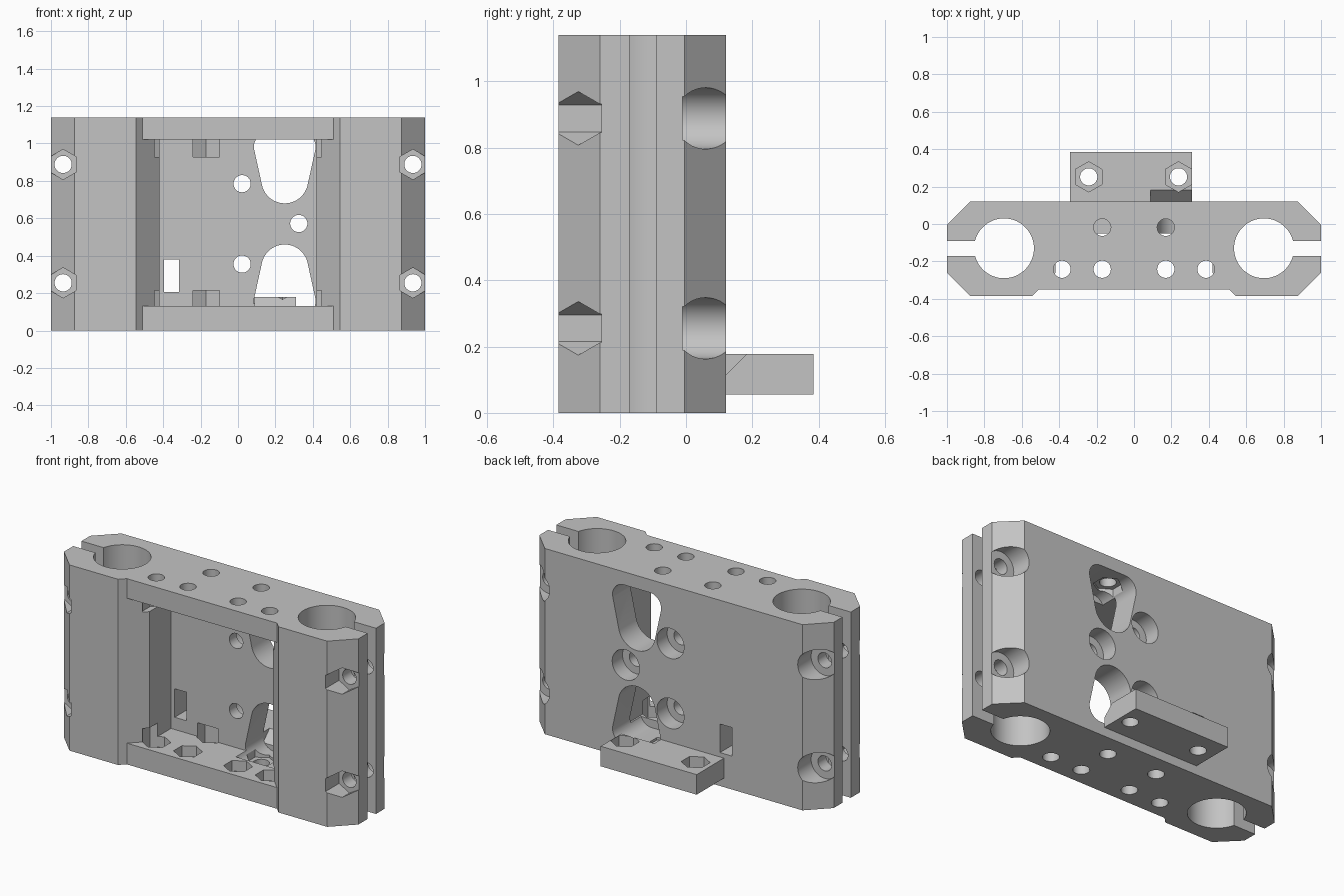
import bpy, bmesh, math
from math import sin, cos, pi
from mathutils import Matrix

if "Cube" in bpy.data.objects:
    bpy.data.objects.remove(bpy.data.objects["Cube"], do_unlink=True)

grey = bpy.data.materials.new("plain grey")
grey.use_nodes = True
grey.diffuse_color = (0.55, 0.55, 0.55, 1)
grey.node_tree.nodes["Principled BSDF"].inputs["Base Color"].default_value = (0.55, 0.55, 0.55, 1)

HEIGHT = 1.14
HOLE, HEAD = 0.046, 0.0925       # screw hole and screw head radii
NUT = 0.07 / cos(pi / 6)         # nut circumradius


def prism(name, points, lo, hi, axis="Z"):
    """Extrude a 2D outline: (x, y) along z, (x, z) along y or (y, z) along x."""
    place = {"Z": lambda a, b, c: (a, b, c),
             "Y": lambda a, b, c: (a, c, b),
             "X": lambda a, b, c: (c, a, b)}[axis]
    bm = bmesh.new()
    low = [bm.verts.new(place(a, b, lo)) for a, b in points]
    high = [bm.verts.new(place(a, b, hi)) for a, b in points]
    bm.faces.new(low)
    bm.faces.new(high)
    n = len(points)
    for i in range(n):
        j = (i + 1) % n
        bm.faces.new((low[i], low[j], high[j], high[i]))
    bmesh.ops.recalc_face_normals(bm, faces=bm.faces)
    mesh = bpy.data.meshes.new(name)
    bm.to_mesh(mesh)
    bm.free()
    obj = bpy.data.objects.new(name, mesh)
    bpy.context.collection.objects.link(obj)
    mesh.materials.append(grey)
    return obj


def arc(cx, cy, r, start, end, n):
    return [(cx + r * cos(start + (end - start) * i / n),
             cy + r * sin(start + (end - start) * i / n)) for i in range(n + 1)]


def circle(cx, cy, r, n=40):
    return arc(cx, cy, r, 0, 2 * pi, n)[:-1]


def hexagon(cx, cy):
    return arc(cx, cy, NUT, pi / 2, pi / 2 + 2 * pi, 6)[:-1]


def rect(a0, b0, a1, b1):
    return [(a0, b0), (a1, b0), (a1, b1), (a0, b1)]


def carve(obj, cutters):
    """Subtract every cutter, bake the result and drop the cutters."""
    for c in cutters:
        c.hide_render = True
        m = obj.modifiers.new(c.name, "BOOLEAN")
        m.operation, m.solver, m.object = "DIFFERENCE", "EXACT", c
    bpy.context.view_layer.update()
    baked = bpy.data.meshes.new_from_object(
        obj.evaluated_get(bpy.context.evaluated_depsgraph_get()))
    obj.modifiers.clear()
    obj.data = baked
    for c in cutters:
        bpy.data.objects.remove(c, do_unlink=True)
    bpy.ops.object.select_all(action="DESELECT")
    obj.select_set(True)
    bpy.context.view_layer.objects.active = obj
    bpy.ops.object.shade_smooth_by_angle(angle=math.radians(25))


# Carriage body: chamfered outline with a slotted rod bore at each end
BX, BY, BR, SLOT = 0.695, -0.13, 0.16, 0.04
a = math.asin(SLOT / BR)
half = [(0.51, -0.35), (0.545, -0.385), (0.875, -0.385), (1, -0.26), (1, BY - SLOT)]
half += arc(BX, BY, BR, -a, a - 2 * pi, 56)
half += [(1, BY + SLOT), (1, -0.005), (0.875, 0.12)]
body = prism("carriage_body", half + [(-x, y) for x, y in reversed(half)], 0, HEIGHT)

cuts = []
# Front cavity with flared side walls
flare = [(0.53, -0.37), (0.53, -0.5), (-0.53, -0.5), (-0.53, -0.37)]
cuts.append(prism("cavity", [(-0.42, -0.26), (-0.42, -0.05), (0.42, -0.05), (0.42, -0.26)]
                  + flare, 0.13, 1.02))

# Vertical screw holes with nut pockets in the floor and ceiling of the cavity
for x, y in [(0.17, -0.018), (0.17, -0.242), (0.385, -0.242)]:
    for s in (-1, 1):
        cuts.append(prism("hole", circle(s * x, y, HOLE), -0.1, 0.2))
        cuts.append(prism("hole", circle(s * x, y, HOLE), 0.94, 1.3))
        cuts.append(prism("nut", hexagon(s * x, y), 0.065, 0.213))
        cuts.append(prism("nut", hexagon(s * x, y), HEIGHT - 0.213, HEIGHT - 0.065))

# Clamp screws: nut traps in front, head recesses at the back
for x in (-0.935, 0.935):
    for z in (0.255, 0.888):
        cuts.append(prism("hole", circle(x, z, HOLE), -0.6, 0.3, "Y"))
        cuts.append(prism("nut", hexagon(x, z), -0.6, -0.255, "Y"))
        cuts.append(prism("head", circle(x, z, HEAD), -0.01, 0.3, "Y"))

# Three mounting screws through the back wall
for x, z in [(0.022, 0.785), (0.022, 0.355), (0.325, 0.572)]:
    cuts.append(prism("hole", circle(x, z, HOLE), -0.2, 0.3, "Y"))
    cuts.append(prism("head", circle(x, z, HEAD), 0.02, 0.3, "Y"))

# Mirrored pair of rounded, tapering windows and a small slot
tilt = math.radians(15)
window = arc(0.25, 0.335, 0.125, tilt, pi - tilt, 24)
window += arc(0.163, 0.158, 0.078, pi - tilt, 1.5 * pi, 12)
window += arc(0.337, 0.158, 0.078, -pi / 2, tilt, 12)
cuts.append(prism("window", window, -0.15, 0.3, "Y"))
cuts.append(prism("window", [(x, HEIGHT - z) for x, z in window], -0.15, 0.3, "Y"))
cuts.append(prism("slot", rect(-0.395, 0.205, -0.315, 0.38), -0.15, 0.3, "Y"))
carve(body, cuts)

# Rear bracket with two nut pockets and a sloped relief below the window
bracket = prism("rear_bracket", rect(-0.342, 0.119, 0.31, 0.385), 0.055, 0.178)
cuts = [prism("relief", [(0.08, 0.075), (0.3, 0.295), (0.08, 0.295)], 0.087, 0.4, "X")]
for x in (-0.242, 0.238):
    cuts.append(prism("hole", circle(x, 0.252, HOLE), -0.1, 0.3))
    cuts.append(prism("nut", hexagon(x, 0.252), 0.11, 0.3))
carve(bracket, cuts)
